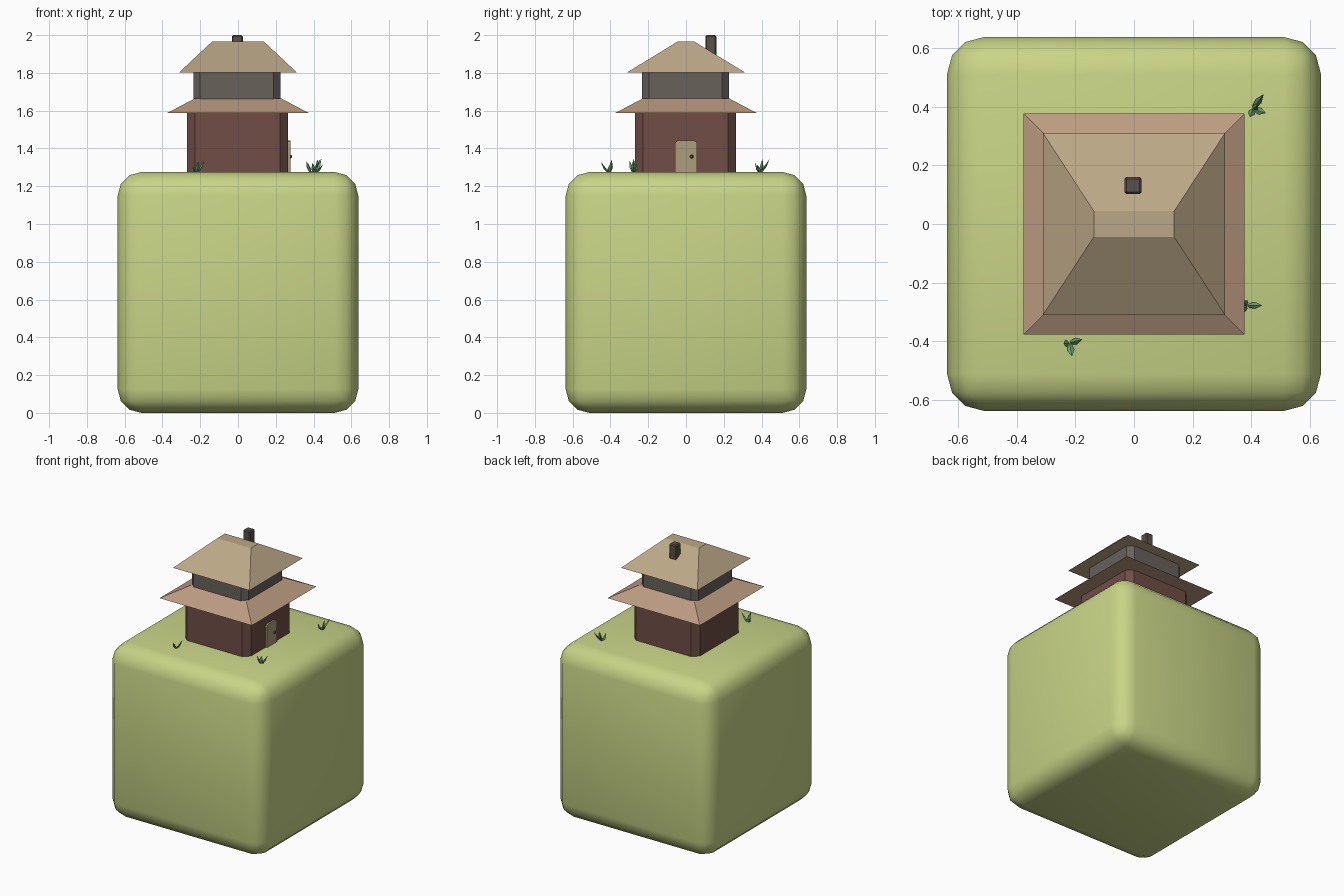
import bpy, bmesh, math
from mathutils import Vector

if "Cube" in bpy.data.objects:
    bpy.data.objects.remove(bpy.data.objects["Cube"])


def mat(name, r, g, b):
    m = bpy.data.materials.new(name)
    m.diffuse_color = (r, g, b, 1)
    m.use_nodes = True
    m.node_tree.nodes["Principled BSDF"].inputs["Base Color"].default_value = m.diffuse_color
    return m


GRASS = mat("grass_green", 0.58, 0.66, 0.24)
LEAF = mat("leaf_green", 0.15, 0.36, 0.17)
WALL = mat("red_wood", 0.16, 0.075, 0.06)
GREY = mat("grey_wood", 0.14, 0.12, 0.105)
ROOF = mat("roof_tan", 0.50, 0.39, 0.24)
EAVE = mat("eave_tan", 0.50, 0.33, 0.22)
DOOR = mat("door_tan", 0.42, 0.34, 0.20)
DARK = mat("dark_stone", 0.10, 0.08, 0.065)


def finish(name, bm, material):
    bmesh.ops.recalc_face_normals(bm, faces=bm.faces)
    me = bpy.data.meshes.new(name)
    bm.to_mesh(me)
    bm.free()
    me.materials.append(material)
    ob = bpy.data.objects.new(name, me)
    bpy.context.collection.objects.link(ob)
    return ob


def box(name, lo, hi, material, bevel=0, segments=1, pick=None):
    """Box between two corners; bevels the edges accepted by pick."""
    bm = bmesh.new()
    bmesh.ops.create_cube(bm, size=1)
    lo, hi = Vector(lo), Vector(hi)
    for v in bm.verts:
        v.co = Vector([lo[i] + (hi[i] - lo[i]) * (v.co[i] + 0.5) for i in range(3)])
    if bevel:
        edges = [e for e in bm.edges if pick is None or pick(e)]
        bmesh.ops.bevel(bm, geom=edges, offset=bevel, segments=segments,
                        profile=0.5, affect='EDGES')
    return finish(name, bm, material)


def upright(e):
    d = e.verts[0].co - e.verts[1].co
    return abs(d.z) > max(abs(d.x), abs(d.y))


def hip_roof(name, z0, half, z1, tx, ty, material):
    bm = bmesh.new()
    bmesh.ops.create_cube(bm, size=2)
    for v in bm.verts:
        sx, sy, top = v.co.x, v.co.y, v.co.z > 0
        v.co = (sx * (tx if top else half), sy * (ty if top else half), z1 if top else z0)
    return finish(name, bm, material)


# rounded ground block
ground = box("ground_block", (-0.637, -0.637, 0), (0.637, 0.637, 1.275), GRASS, 0.125, 3)
for p in ground.data.polygons:
    p.use_smooth = True

# two storeys with chamfered corners
box("lower_walls", (-0.27, -0.27, 1.25), (0.265, 0.265, 1.60), WALL, 0.042, 1, upright)
box("upper_walls", (-0.236, -0.233, 1.62), (0.224, 0.227, 1.82), GREY, 0.036, 1, upright)

# roofs
hip_roof("lower_roof", 1.587, 0.376, 1.665, 0.228, 0.228, EAVE)
hip_roof("upper_roof", 1.803, 0.311, 1.966, 0.137, 0.044, ROOF)

# chimney
box("chimney", (-0.033, 0.102, 1.82), (0.026, 0.161, 2.0), DARK, 0.007)

# door with rounded top corners, and its knob
door_top = lambda e: all(v.co.z > 1.4 for v in e.verts) and \
    abs(e.verts[0].co.x - e.verts[1].co.x) > 0.01
box("door", (0.25, -0.058, 1.26), (0.277, 0.058, 1.443), DOOR, 0.018, 2, door_top)
bm = bmesh.new()
bmesh.ops.create_icosphere(bm, subdivisions=2, radius=0.010)
bmesh.ops.translate(bm, vec=(0.277, 0.03, 1.357), verts=bm.verts)
finish("door_knob", bm, DARK)


# grass tufts: each blade is a four-sided spindle bending outwards
def tuft(name, base, tips):
    bm = bmesh.new()
    b = Vector((base[0], base[1], 1.265))
    for tx, ty, tz in tips:
        tip = Vector((tx, ty, tz))
        d = tip - b
        side = Vector((-d.y, d.x, 0)).normalized()
        out = d.cross(side).normalized()
        mid = b + d * 0.5 + out * -0.003
        ring = [bm.verts.new(mid + s) for s in
                (side * 0.012, out * 0.006, side * -0.012, out * -0.006)]
        root = [bm.verts.new(b + s) for s in
                (side * 0.006, out * 0.004, side * -0.006, out * -0.004)]
        end = bm.verts.new(tip)
        for i in range(4):
            j = (i + 1) % 4
            bm.faces.new((root[i], root[j], ring[j], ring[i]))
            bm.faces.new((ring[i], ring[j], end))
        bm.faces.new(root[::-1])
    finish(name, bm, LEAF)


tuft("grass_back", (0.405, 0.392), [(0.442, 0.443, 1.345), (0.450, 0.378, 1.315), (0.395, 0.365, 1.325),
                                    (0.422, 0.405, 1.345)])
tuft("grass_right", (0.385, -0.278), [(0.437, -0.277, 1.345), (0.362, -0.298, 1.335), (0.372, -0.262, 1.32)])
tuft("grass_front", (-0.220, -0.406), [(-0.176, -0.393, 1.34), (-0.211, -0.452, 1.33), (-0.240, -0.408, 1.305)])
